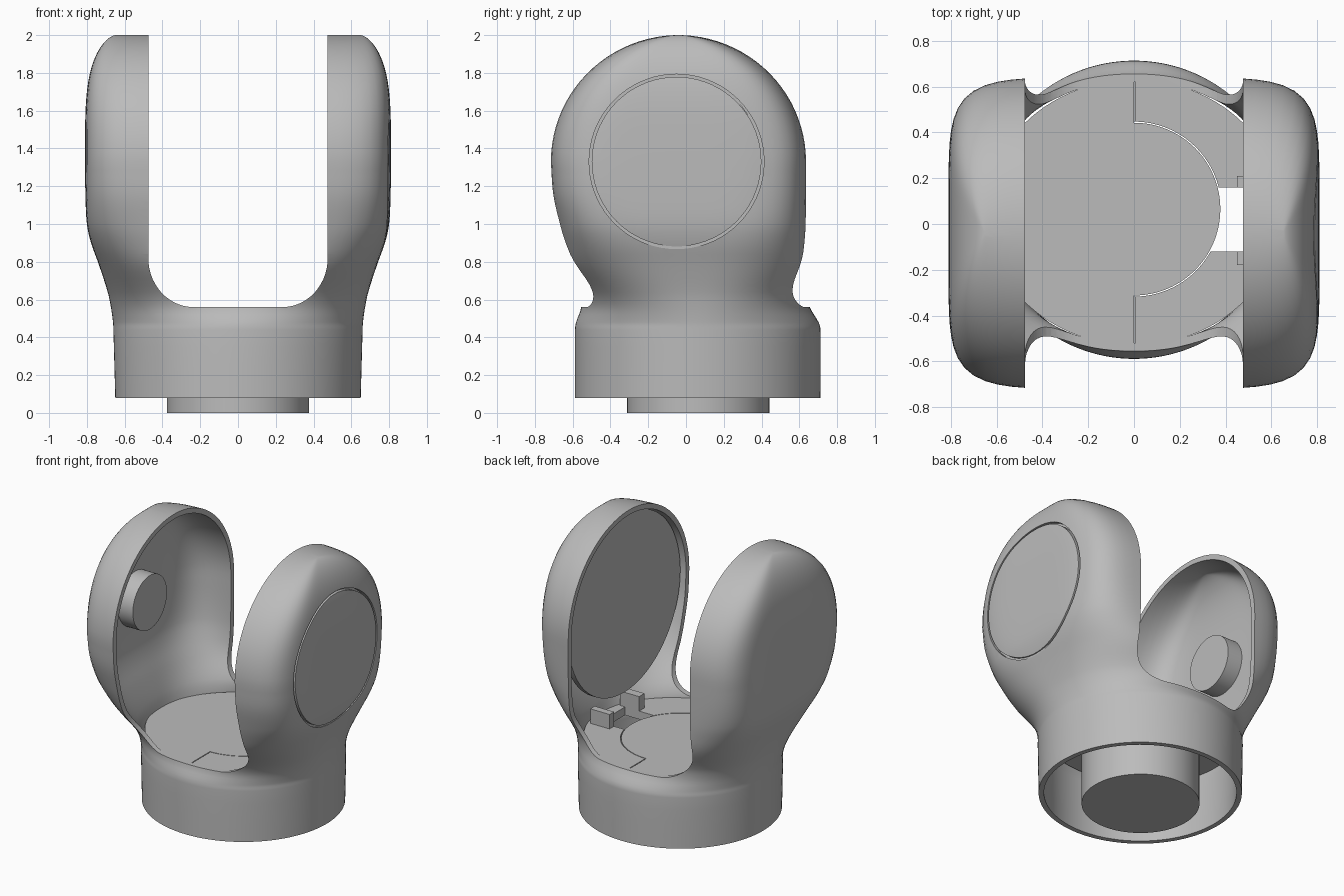
import bpy, bmesh, math
from mathutils import Vector

cube = bpy.data.objects.get("Cube")
if cube:
    bpy.data.objects.remove(cube, do_unlink=True)

grey = bpy.data.materials.new("plain grey")
grey.use_nodes = True
COLOUR = (0.5, 0.5, 0.5, 1)
grey.diffuse_color = COLOUR
grey.node_tree.nodes["Principled BSDF"].inputs["Base Color"].default_value = COLOUR

AXLE_Y, AXLE_Z = -0.04, 1.33
BASE_Y = 0.065
FLOOR_Z = 0.558
WALL = 0.035
SIDES = 112


def add_rings(name, rings):
    """Skin a stack of closed rings and cap both ends."""
    bm = bmesh.new()
    loops = [[bm.verts.new(p) for p in ring] for ring in rings]
    count = len(loops[0])
    for low, high in zip(loops, loops[1:]):
        for i in range(count):
            j = (i + 1) % count
            bm.faces.new((low[i], low[j], high[j], high[i]))
    bm.faces.new(loops[0][::-1])
    bm.faces.new(loops[-1])
    bmesh.ops.recalc_face_normals(bm, faces=bm.faces)
    mesh = bpy.data.meshes.new(name)
    bm.to_mesh(mesh)
    bm.free()
    mesh.materials.append(grey)
    obj = bpy.data.objects.new(name, mesh)
    bpy.context.scene.collection.objects.link(obj)
    return obj


def prism(name, outline, start, end, axis):
    """Extrude a 2D outline along one axis."""
    place = {"x": lambda u, v, w: (w, u, v),
             "y": lambda u, v, w: (u, w, v),
             "z": lambda u, v, w: (u, v, w)}[axis]
    return add_rings(name, [[place(u, v, w) for u, v in outline] for w in (start, end)])


def arc(cx, cy, rx, ry, first=0, last=360, steps=72):
    angles = [math.radians(first + (last - first) * i / steps) for i in range(steps + 1)]
    if last - first == 360:
        angles.pop()
    return [(cx + rx * math.cos(t), cy + ry * math.sin(t)) for t in angles]


def box(name, x0, x1, y0, y1, z0, z1):
    return prism(name, [(x0, y0), (x1, y0), (x1, y1), (x0, y1)], z0, z1, "z")


def cut(target, *cutters):
    """Subtract the cutters, bake the result and remove them."""
    for cutter in cutters:
        cutter.hide_render = True
        mod = target.modifiers.new("cut", "BOOLEAN")
        mod.operation, mod.solver, mod.object = "DIFFERENCE", "EXACT", cutter
    deps = bpy.context.evaluated_depsgraph_get()
    baked = bpy.data.meshes.new_from_object(target.evaluated_get(deps))
    target.modifiers.clear()
    target.data = baked
    for cutter in cutters:
        bpy.data.objects.remove(cutter, do_unlink=True)


# Body sections: height, centre y, half width, half depth, squareness
KEYS = [Vector(k) for k in (
    (0.08, 0.062, 0.65, 0.65, 2), (0.44, 0.062, 0.66, 0.65, 2),
    (0.48, 0.06, 0.662, 0.642, 2), (0.56, 0.05, 0.673, 0.605, 2.2),
    (0.64, 0.035, 0.69, 0.6, 2.5), (0.78, 0.012, 0.735, 0.65, 3.1),
    (0.9, -0.005, 0.778, 0.658, 3.9), (1.0, -0.017, 0.8, 0.664, 4.6),
    (1.16, -0.034, 0.808, 0.676, 5.5), (AXLE_Z, AXLE_Y, 0.81, 0.68, 6))]


def sections(inset):
    rows = []
    # Skirt and neck, smoothly interpolated
    for i in range(len(KEYS) - 1):
        a, b = KEYS[i], KEYS[i + 1]
        before, after = KEYS[max(i - 1, 0)], KEYS[min(i + 2, len(KEYS) - 1)]
        ta = (b - before) * ((b[0] - a[0]) / (b[0] - before[0]))
        tb = (after - a) * ((b[0] - a[0]) / (after[0] - a[0]))
        for s in (0, 0.25, 0.5, 0.75):
            blend = (a * (2 * s**3 - 3 * s**2 + 1) + ta * (s**3 - 2 * s**2 + s)
                     + b * (3 * s**2 - 2 * s**3) + tb * (s**3 - s**2))
            blend[0] = a[0] + (b[0] - a[0]) * s
            rows.append([blend[0], blend[1], blend[2] - inset, blend[3] - inset, blend[4]])
    # Rounded crown
    for i in range(23):
        t = math.radians(4 * i)
        s = math.sin(t)
        rows.append([AXLE_Z + (0.67 - inset) * s, AXLE_Y,
                     0.65 + 0.16 * (1 - s**4) ** 0.65 - inset,
                     (0.68 - inset) * math.cos(t), 6])
    return rows


def loft(name, rows):
    rings = []
    for z, cy, a, b, n in rows:
        ring = []
        for i in range(SIDES):
            t = math.tau * (i + 0.5) / SIDES
            c, s = math.cos(t), math.sin(t)
            r = (abs(c) ** n + abs(s) ** n) ** (-1 / n)
            ring.append((a * r * c, cy + b * r * s, z))
        rings.append(ring)
    return add_rings(name, rings)


# Hollow yoke with a U-shaped gap between its two ears
body = loft("yoke_body", sections(0))
inner_rows = sections(WALL)
inner_rows[0][0] = 0.0
hollow = loft("hollow_cutter", inner_rows)
gap_outline = ([(-0.475, 2.2)] + arc(-0.235, 0.82, 0.24, 0.26, 180, 270, 14)
               + arc(0.235, 0.82, 0.24, 0.26, 270, 360, 14) + [(0.475, 2.2)])
gap = prism("gap_cutter", gap_outline, -1, 1, "y")
cut(body, hollow, gap)

# Round groove framing the cap on the left ear
groove = prism("groove_cutter", arc(AXLE_Y - 0.01, AXLE_Z, 0.463, 0.463), 0.765, 0.95, "x")
core = prism("groove_core", arc(AXLE_Y - 0.01, AXLE_Z, 0.449, 0.449), 0.7, 1, "x")
cut(groove, core)
cut(body, groove)

# Floor plate with seam, half-round recess and cable notch
floor = prism("floor_plate", arc(0, 0.05, 0.645, 0.58, steps=96), 0.5, FLOOR_Z, "z")
cut(floor,
    prism("recess_cutter", arc(0, BASE_Y, 0.382, 0.382, -90, 90, 48), 0.4, 0.7, "z"),
    box("seam_cutter", 0, 0.006, -0.7, 0.8, 0.53, 0.7),
    box("notch_cutter", 0.3, 0.56, -0.12, 0.16, 0.4, 0.7))

# Central bearing hub
hub = prism("bearing_hub", arc(0, BASE_Y, 0.377, 0.377, steps=96), 0, FLOOR_Z, "z")

# Pivot pin in the right ear and closing disc in the left ear
pin = prism("pivot_pin", arc(AXLE_Y, AXLE_Z, 0.19, 0.19), -0.79, -0.66, "x")
disc = prism("ear_disc", arc(AXLE_Y, AXLE_Z, 0.625, 0.625, steps=96), 0.51, 0.55, "x")

# Clips beside the notch
clips = [box("notch_clip_front", 0.45, 0.6, -0.18, -0.12, 0.5, 0.66),
         box("notch_clip_back", 0.45, 0.6, 0.16, 0.21, 0.5, 0.66)]

# Smooth shading with sharp edges kept
bpy.ops.object.select_all(action="DESELECT")
for obj in [body, floor, hub, pin, disc] + clips:
    obj.select_set(True)
bpy.context.view_layer.objects.active = body
bpy.ops.object.shade_smooth_by_angle(angle=math.radians(30))
